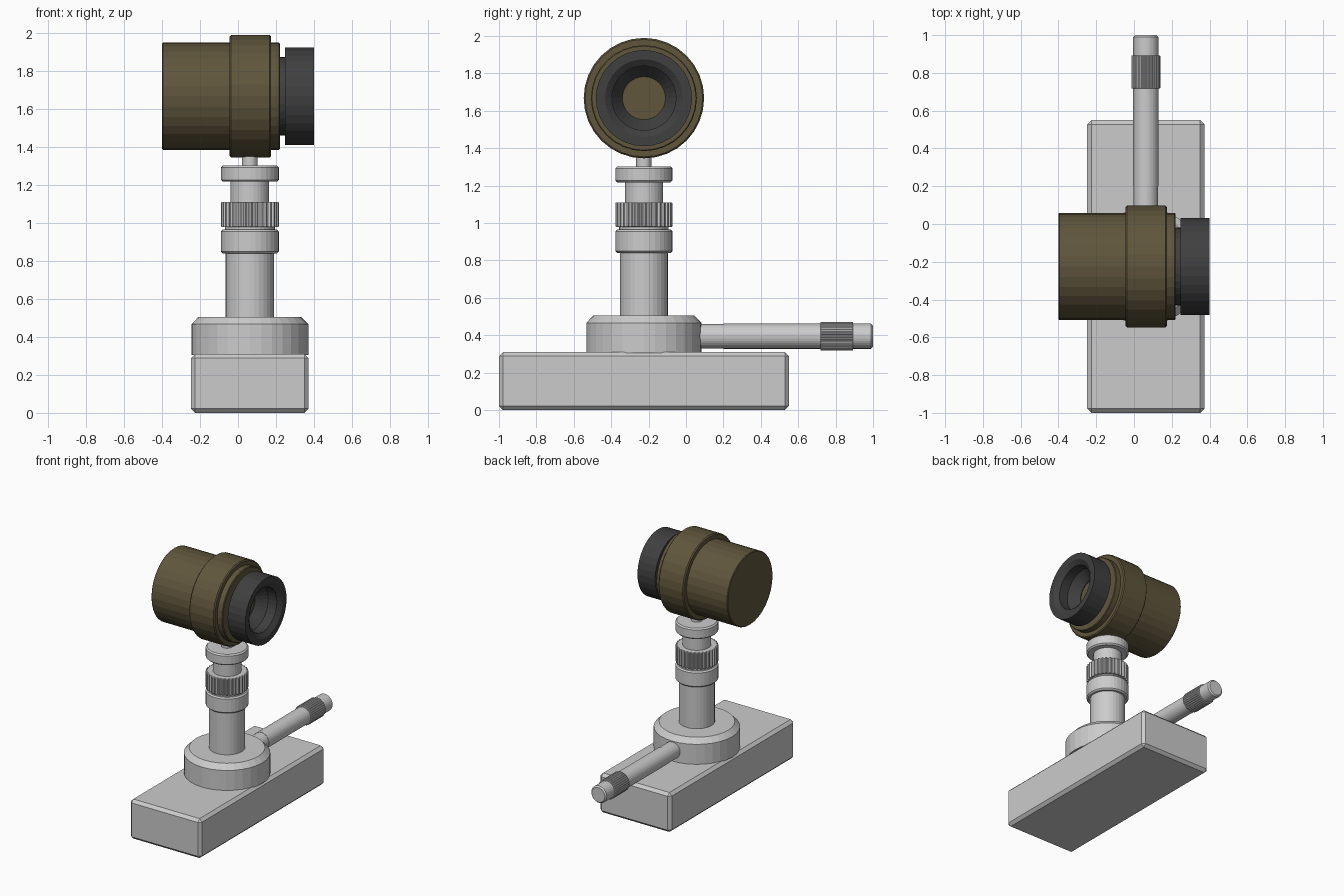
import bpy, bmesh, math
from mathutils import Matrix

if "Cube" in bpy.data.objects:
    bpy.data.objects.remove(bpy.data.objects["Cube"])

CX, CY = 0.0625, -0.225      # stand axis
LENS_Z, LEVER_Z = 1.668, 0.395

def material(name, rgb):
    m = bpy.data.materials.new(name)
    m.diffuse_color = (*rgb, 1)
    m.use_nodes = True
    m.node_tree.nodes["Principled BSDF"].inputs["Base Color"].default_value = m.diffuse_color
    return m

brown = material("brown", (0.115, 0.092, 0.045))
black = material("black", (0.05, 0.05, 0.05))

UP = Matrix.Translation((CX, CY, 0))
ALONG_X = Matrix.Translation((0, CY, LENS_Z)) @ Matrix.Rotation(math.pi / 2, 4, 'Y')
ALONG_Y = Matrix.Translation((CX, 0, LEVER_Z)) @ Matrix.Rotation(-math.pi / 2, 4, 'X')

def finish(name, bm, matrix, mat=None):
    bmesh.ops.recalc_face_normals(bm, faces=bm.faces)
    me = bpy.data.meshes.new(name)
    bm.to_mesh(me)
    bm.free()
    ob = bpy.data.objects.new(name, me)
    ob.matrix_world = matrix
    bpy.context.collection.objects.link(ob)
    if mat:
        me.materials.append(mat)
    return ob

def lathe(name, profile, matrix, mat=None, sides=32, scale=lambda i: 1.0, closed=False):
    """Turn (radius, height) points around z; capped at both ends or closed as a ring."""
    bm = bmesh.new()
    rings = []
    for r, h in profile:
        rings.append([bm.verts.new((r * scale(i) * math.cos(math.tau * i / sides),
                                    r * scale(i) * math.sin(math.tau * i / sides), h))
                      for i in range(sides)])
    pairs = list(zip(rings, rings[1:]))
    if closed:
        pairs.append((rings[-1], rings[0]))
    else:
        bm.faces.new(rings[0])
        bm.faces.new(rings[-1])
    for a, b in pairs:
        for i in range(sides):
            j = (i + 1) % sides
            bm.faces.new((a[i], a[j], b[j], b[i]))
    return finish(name, bm, matrix, mat)

def disc(r, a, b, c=0.008):
    """Profile of a cylinder with chamfered rims."""
    return [(r - c, a), (r, a + c), (r, b - c), (r - c, b)]

def knurl(name, r, a, b, teeth, depth, matrix):
    # four points per tooth: two on the crest, two in the groove
    return lathe(name, disc(r, a, b, 0.003), matrix, sides=teeth * 4,
                 scale=lambda i: 1.0 if i % 4 < 2 else 1 - depth)

# Base block
bm = bmesh.new()
bmesh.ops.create_cube(bm, size=1, matrix=Matrix.Translation((CX, CY, 0.155))
                      @ Matrix.Diagonal((0.62, 1.55, 0.31, 1)))
bmesh.ops.bevel(bm, geom=bm.edges[:], offset=0.022, segments=1, affect='EDGES')
finish("base", bm, Matrix.Identity(4))

# Turntable and column
lathe("turntable", [(0.308, 0.305), (0.308, 0.467), (0.27, 0.506)], UP)
lathe("column", [(0.128, 0.49), (0.128, 0.85)], UP)
lathe("lower_collar", disc(0.153, 0.84, 0.965, 0.01), UP)
lathe("collar_gap", [(0.132, 0.955), (0.132, 0.99)], UP)
knurl("knurled_collar", 0.153, 0.98, 1.11, 32, 0.07, UP)
lathe("neck", [(0.102, 1.1), (0.102, 1.225)], UP)
lathe("upper_collar", disc(0.153, 1.218, 1.303, 0.01), UP)
lathe("stem", [(0.041, 1.295), (0.041, 1.42)], UP)

# Side lever
lathe("lever", [(0.065, 0.0), (0.065, 0.2), (0.067, 0.2), (0.067, 0.74)], ALONG_Y)
knurl("lever_grip", 0.077, 0.718, 0.893, 32, 0.05, ALONG_Y)
lathe("lever_tip", disc(0.067, 0.88, 1.0, 0.01), ALONG_Y)

# Housing with raised band
lathe("housing", disc(0.283, -0.4, 0.22, 0.005), ALONG_X, brown)
lathe("housing_band", disc(0.322, -0.045, 0.175), ALONG_X, brown)

# Hollow eyepiece, open to the housing behind it
lathe("eyepiece", [(0.207, 0.215), (0.207, 0.247), (0.257, 0.247), (0.257, 0.4),
                   (0.208, 0.4), (0.172, 0.375), (0.172, 0.3), (0.115, 0.225), (0.115, 0.215)],
      ALONG_X, black, closed=True)
